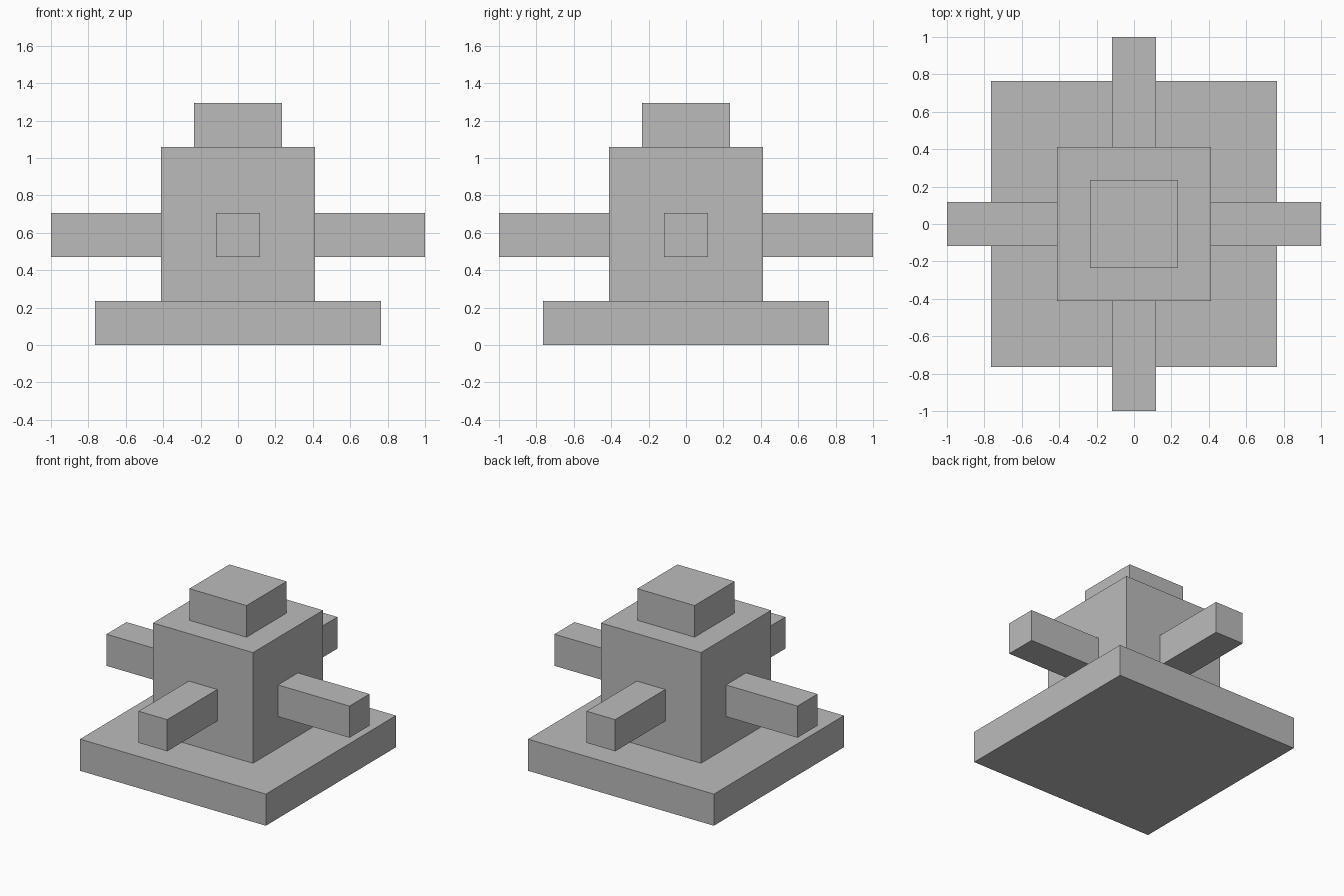
import bpy
from math import cos, sin, pi

cube = bpy.data.objects.get("Cube")
if cube:
    bpy.data.objects.remove(cube, do_unlink=True)

U = 2 / 17  # module that every part is sized in

grey = bpy.data.materials.new("plain grey")
grey.use_nodes = True
colour = (0.5, 0.5, 0.5, 1)
grey.diffuse_color = colour
grey.node_tree.nodes["Principled BSDF"].inputs["Base Color"].default_value = colour


def box(name, centre, size, turn=0):
    """Flat-shaded block, with centre and size in modules."""
    bpy.ops.mesh.primitive_cube_add(size=1, location=[c * U for c in centre])
    ob = bpy.context.object
    ob.name = name
    ob.scale = [s * U for s in size]
    ob.rotation_euler.z = turn
    ob.data.materials.append(grey)
    return ob


# Stacked core
box("base", (0, 0, 1), (13, 13, 2))
box("body", (0, 0, 5.5), (7, 7, 7))
box("cap", (0, 0, 10), (4, 4, 2))

# Four arms around the body
for i, side in enumerate(("left", "back", "right", "front")):
    a = i * pi / 2
    box(side + "_arm", (6 * cos(a), 6 * sin(a), 5), (5, 2, 2), a)
